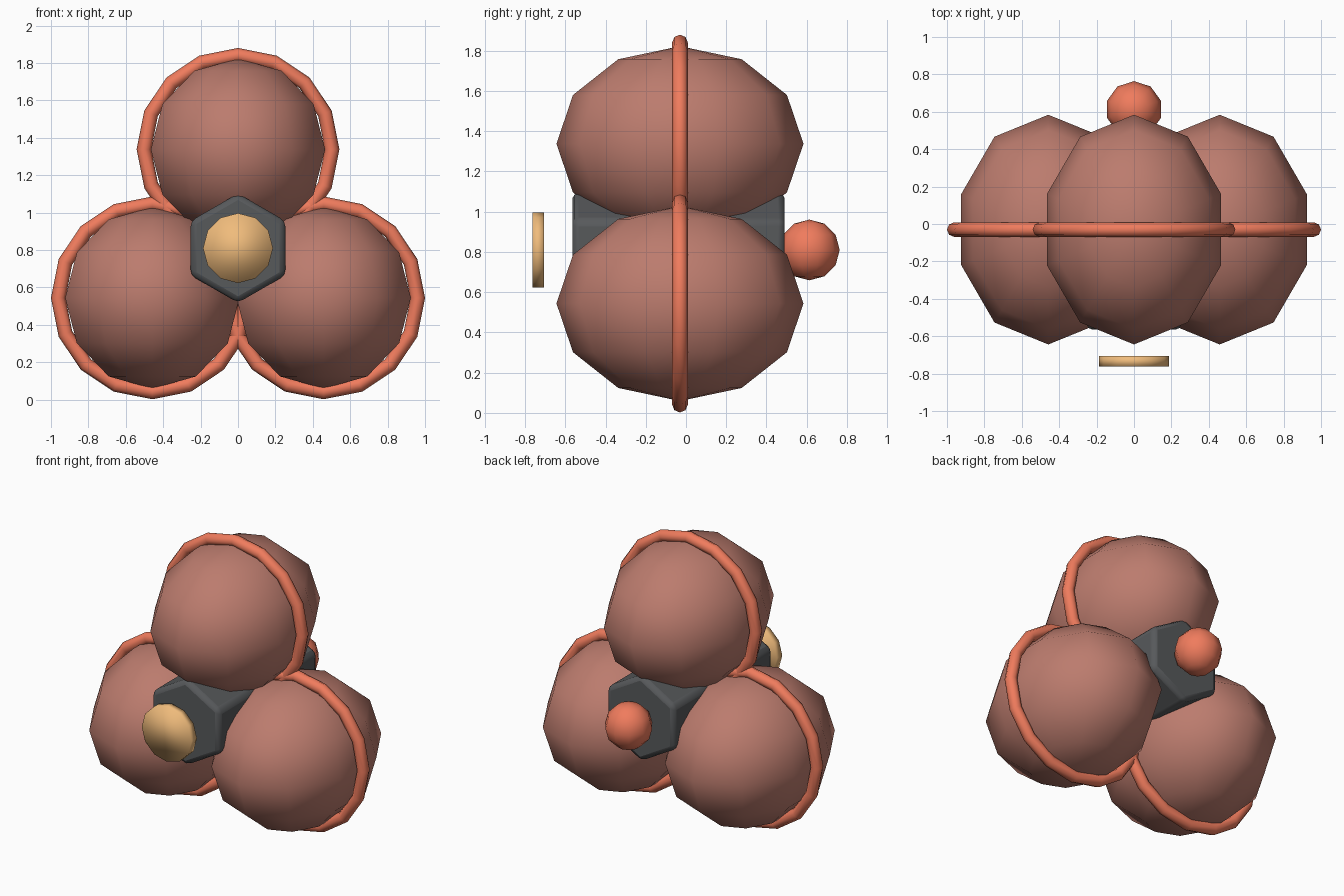
import bpy, math

if "Cube" in bpy.data.objects:
    bpy.data.objects.remove(bpy.data.objects["Cube"])

Y = -0.03          # depth centre of the pods
CZ = 0.81          # height of the core axis
ALONG_Y = (math.pi / 2, 0, 0)


def material(name, rgb):
    m = bpy.data.materials.new(name)
    m.diffuse_color = (*rgb, 1)
    m.use_nodes = True
    m.node_tree.nodes["Principled BSDF"].inputs["Base Color"].default_value = m.diffuse_color
    return m


BROWN = material("pod_brown", (0.50, 0.20, 0.155))
RED = material("coral", (0.87, 0.20, 0.11))
GOLD = material("gold", (0.87, 0.50, 0.20))
DARK = material("dark_grey", (0.095, 0.10, 0.105))


def finish(name, mat, angle=None):
    ob = bpy.context.object
    ob.name = name
    ob.data.materials.append(mat)
    bpy.ops.object.transform_apply(location=False, rotation=True, scale=True)
    if angle is None:
        bpy.ops.object.shade_smooth()
    else:
        bpy.ops.object.shade_smooth_by_angle(angle=math.radians(angle))
    return ob


# three pods, each with a ring around its middle
for side, x, z in (("top", 0, 1.338), ("left", -0.458, 0.544), ("right", 0.458, 0.544)):
    bpy.ops.mesh.primitive_uv_sphere_add(segments=10, ring_count=6, radius=1, location=(x, Y, z))
    bpy.context.object.scale = (0.49, 0.614, 0.485)
    finish(side + "_pod", BROWN)
    bpy.ops.mesh.primitive_torus_add(major_segments=16, minor_segments=8, major_radius=0.503,
                                     minor_radius=0.039, location=(x, Y, z), rotation=ALONG_Y)
    finish(side + "_ring", RED)

# hexagonal core with softened edges
bpy.ops.mesh.primitive_cylinder_add(vertices=6, radius=0.292, depth=1.055,
                                    location=(0, -0.037, CZ), rotation=ALONG_Y)
core = finish("hex_core", DARK, 30)
bevel = core.modifiers.new("soft_edges", 'BEVEL')
bevel.width = 0.03
bevel.segments = 2

# front disc
bpy.ops.mesh.primitive_cylinder_add(vertices=12, radius=0.187, depth=0.056,
                                    location=(0, -0.735, CZ), rotation=ALONG_Y)
finish("front_disc", GOLD)

# rear ball
bpy.ops.mesh.primitive_uv_sphere_add(segments=10, ring_count=6, radius=0.151, location=(0, 0.613, CZ))
finish("rear_ball", RED)
